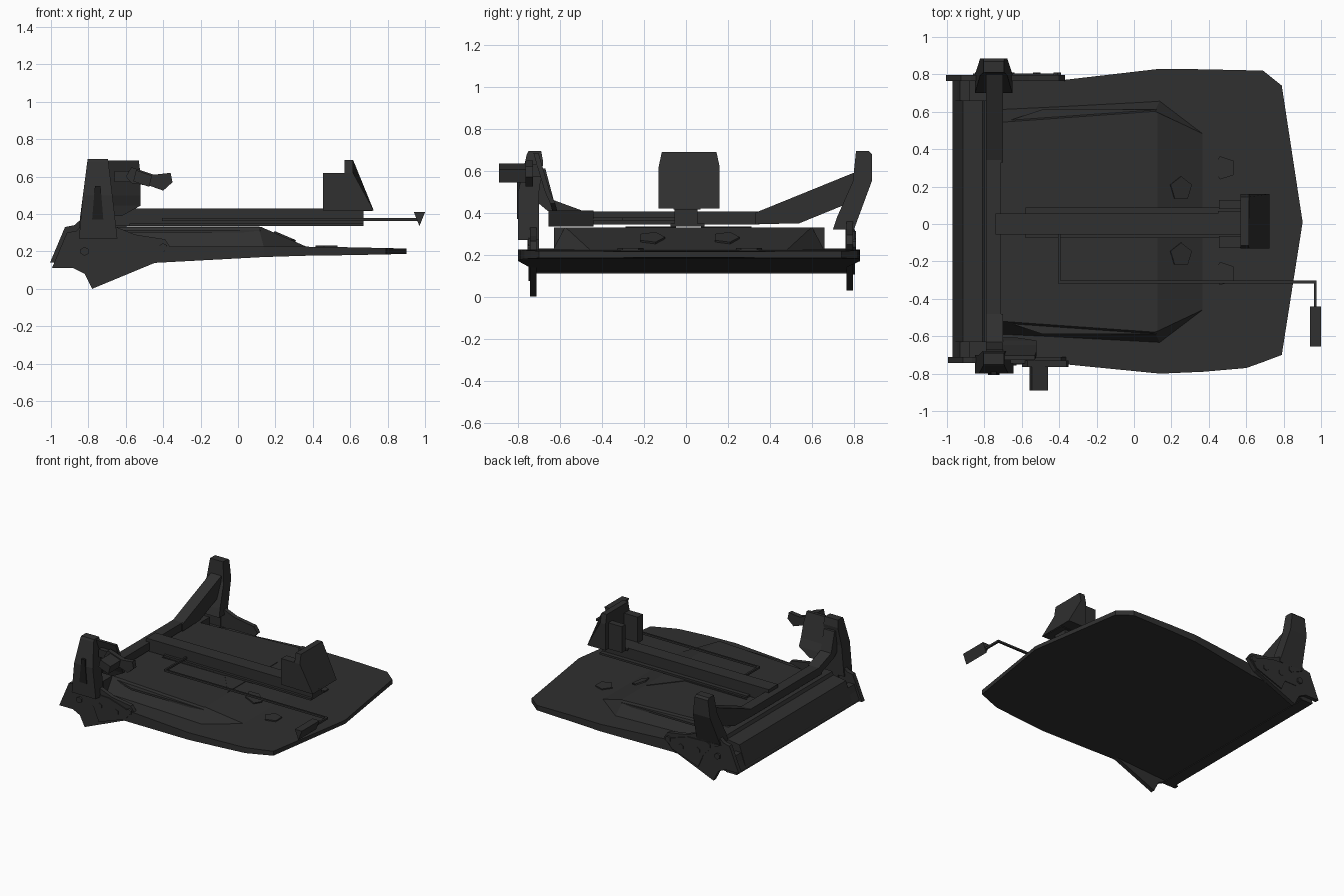
import bpy, bmesh, math
from mathutils import Matrix, Vector

if "Cube" in bpy.data.objects:
    bpy.data.objects.remove(bpy.data.objects["Cube"])


def material(name, v):
    m = bpy.data.materials.new(name)
    m.diffuse_color = (v, v, v, 1)
    m.use_nodes = True
    m.node_tree.nodes["Principled BSDF"].inputs["Base Color"].default_value = m.diffuse_color
    return m


CHARCOAL = material("charcoal metal", 0.029)
BLACK = material("slot black", 0.012)


def finish(name, bm, mat=CHARCOAL):
    bmesh.ops.recalc_face_normals(bm, faces=bm.faces)
    me = bpy.data.meshes.new(name)
    bm.to_mesh(me)
    bm.free()
    me.materials.append(mat)
    ob = bpy.data.objects.new(name, me)
    bpy.context.collection.objects.link(ob)
    return ob


def loft(name, rings, mat=CHARCOAL):
    """Closed solid through rings with equal point counts."""
    bm = bmesh.new()
    vs = [[bm.verts.new(p) for p in r] for r in rings]
    n = len(rings[0])
    for a, b in zip(vs, vs[1:]):
        for i in range(n):
            j = (i + 1) % n
            bm.faces.new((a[i], a[j], b[j], b[i]))
    bm.faces.new(vs[0])
    bm.faces.new(vs[-1])
    return finish(name, bm, mat)


def prof_xz(name, pts, y0, y1, mat=CHARCOAL):
    return loft(name, [[(x, y, z) for x, z in pts] for y in (y0, y1)], mat)


def prof_yz(name, pts, x0, x1):
    """x0 and x1 are numbers or functions of z, for tapered parts."""
    f = lambda x, z: x(z) if callable(x) else x
    return loft(name, [[(f(x, z), y, z) for y, z in pts] for x in (x0, x1)])


def box(name, x0, x1, y0, y1, z0, z1, mat=CHARCOAL):
    return prof_xz(name, [(x0, z0), (x1, z0), (x1, z1), (x0, z1)], y0, y1, mat)


def disc(name, centre, r, t, rot, sides=5):
    bm = bmesh.new()
    bmesh.ops.create_cone(bm, cap_ends=True, segments=sides, radius1=r, radius2=r, depth=t,
                          matrix=Matrix.Translation(centre) @ rot)
    return finish(name, bm)


# Floor deck: x, y low, y high, z bottom, z top
stations = [(-.97, -.72, .77, .11, .125), (-.93, -.72, .77, .112, .22), (-.42, -.745, .765, .14, .225),
            (.14, -.80, .83, .17, .225), (.37, -.79, .827, .177, .225), (.60, -.77, .822, .18, .222),
            (.69, -.738, .82, .182, .22), (.79, -.70, .74, .184, .218), (.90, .0, .02, .187, .215)]
loft("floor_deck", [[(x, a, zb), (x, b, zb), (x, b, zt), (x, a, zt)] for x, a, b, zb, zt in stations])

# Raised floor hump
C = .012


def outline(xr, xm, xf, yr, ym, yf, z):
    half = [(xr, yr), (xm, ym), (xf, yf)]
    return [(x, C - y, z) for x, y in half] + [(x, C + y, z) for x, y in reversed(half)]


loft("floor_hump", [outline(-.80, .14, .39, .60, .65, .46, .215),
                    outline(-.74, .11, .125, .53, .59, .585, .33)])

# Creased shallow panels on the hump, mirrored across the centre beam
for s in (1, -1):
    pts = [(-.59, .09), (-.06, .085), (.115, .30), (.115, .06)]
    loft("hump_panel", [[(x, C + s * y - .0, z) for x, y in pts] for z in (.325, .334)])
    pts = [(-.70, .53), (.10, .53), (.12, .60), (-.49, .60)]
    loft("hump_side_panel", [[(x, C + s * y, z) for x, y in pts] for z in (.30, .315)])

# Pentagon caps on the slope and on the deck
tilt = Matrix.Rotation(math.atan2(.113, .265), 4, 'Y')
for y in (.19, -.165):
    disc("slope_cap", (.25, y, .277), .065, .016, tilt)
for y in (.30, -.265):
    disc("deck_cap", (.48, y, .226), .065, .012, Matrix.Rotation(math.pi / 2, 4, 'Z'))

# Rear closing panel and its lip
prof_xz("rear_panel", [(-.97, .11), (-.965, .14), (-.915, .285), (-.81, .30), (-.80, .325),
                       (-.70, .33), (-.70, .13)], -.63, .66)
prof_xz("rear_panel_skirt", [(-.97, .11), (-.93, .23), (-.88, .23), (-.88, .11)], -.72, .77)

# Side gussets with doubler plates and bolts
gusset = [(-.995, .11), (-.915, .30), (-.865, .31), (-.82, .35), (-.65, .33), (-.55, .29),
          (-.39, .265), (-.36, .22), (-.43, .145), (-.78, 0), (-.82, .08), (-.88, .11)]
doubler = [(-.85, .29), (-.77, .25), (-.70, .18), (-.655, .075), (-.43, .155), (-.38, .22), (-.57, .28)]
across = Matrix.Rotation(math.pi / 2, 4, 'X')
for side, y, dz, dx, s in (("front", -.727, 0, .0, -1), ("back", .78, .03, -.01, 1)):
    prof_xz(side + "_gusset", [(x + dx, z + dz) for x, z in gusset], y - .016, y + .016)
    prof_xz(side + "_gusset_doubler", [(x + dx, z + dz) for x, z in doubler], y, y + s * .024)
    for x, z in ((-.74, .26), (-.65, .20), (-.51, .19), (-.40, .22), (-.82, .20)):
        disc(side + "_bolt", (x + dx, y + s * .014, z + dz), .024, .03, across, 6)

# Uprights, tapered in x towards the top
lo = lambda z: -.85 + max(0, z - .34) * .13
hi = lambda z: -.645 - max(0, z - .28) * .12
prof_yz("front_upright", [(-.80, .27), (-.80, .50), (-.758, .68), (-.75, .695), (-.69, .695), (-.68, .64),
                          (-.70, .5), (-.70, .27)], lo, hi)
prof_yz("back_upright", [(.70, .32), (.72, .38), (.795, .55), (.81, .695), (.87, .695), (.885, .68),
                         (.885, .55), (.80, .32)], lo, hi)
prof_xz("upright_slot", [(-.78, .37), (-.72, .37), (-.735, .55), (-.765, .55)], -.806, -.75, BLACK)
box("front_upright_foot", -.80, -.68, -.745, -.70, .18, .30)
box("back_upright_foot", -.80, -.68, .76, .80, .18, .36)

# Crossbar with rising arms
box("crossbar", -.79, -.71, -.52, .35, .345, .405)
prof_yz("back_arm", [(.33, .40), (.81, .595), (.81, .46), (.54, .35), (.33, .345)], -.79, -.70)
prof_yz("front_arm", [(-.72, .62), (-.67, .61), (-.63, .46), (-.48, .405), (-.48, .345),
                      (-.66, .41), (-.72, .46)], -.79, -.70)

# Curved side panel beside the front upright
loft("curved_side_panel", [[(x0, y - .012, z), (x1, y - .012, z), (x1, y + .012, z), (x0, y + .012, z)]
                           for x0, x1, y, z in ((-.72, -.53, -.715, .685), (-.72, -.52, -.69, .60),
                                                (-.72, -.52, -.66, .50), (-.72, -.52, -.635, .445),
                                                (-.72, -.62, -.62, .39))])

# Motor block on its bracket
prof_xz("motor_bracket", [(-.60, .60), (-.57, .65), (-.45, .61), (-.36, .62), (-.35, .57),
                          (-.40, .525), (-.47, .55), (-.57, .565)], -.765, -.73)
prof_xz("motor_block", [(-.56, .575), (-.545, .635), (-.46, .605), (-.475, .545)], -.89, -.75)
box("motor_mount", -.66, -.53, -.745, -.69, .57, .63)

# Centre beam with flange
box("centre_beam", -.74, .67, -.055, .055, .335, .43)
box("beam_flange", -.58, .67, -.075, .088, .335, .35)
box("beam_top_end", .45, .72, -.06, .07, .415, .43)

# End seat: sloped back block and two side plates
prof_yz("seat_back", [(-.13, .42), (.16, .42), (.16, .62), (.145, .69), (-.115, .69), (-.13, .62)],
        lambda z: .57, lambda z: .725 if z < .5 else .615)
for a, b in ((.08, .127), (-.127, -.065)):
    box("seat_arm", .455, .58, a, b, .42, .62)

# Thin pedal rod and wedge pad
for x0, x1, y0, y1 in ((-.407, -.393, -.31, -.05), (-.407, .977, -.317, -.303), (.963, .977, -.45, -.31)):
    box("pedal_rod", x0, x1, y0, y1, .363, .378)
prof_xz("pedal_pad", [(.94, .41), (1.0, .41), (.97, .335)], -.655, -.44)
